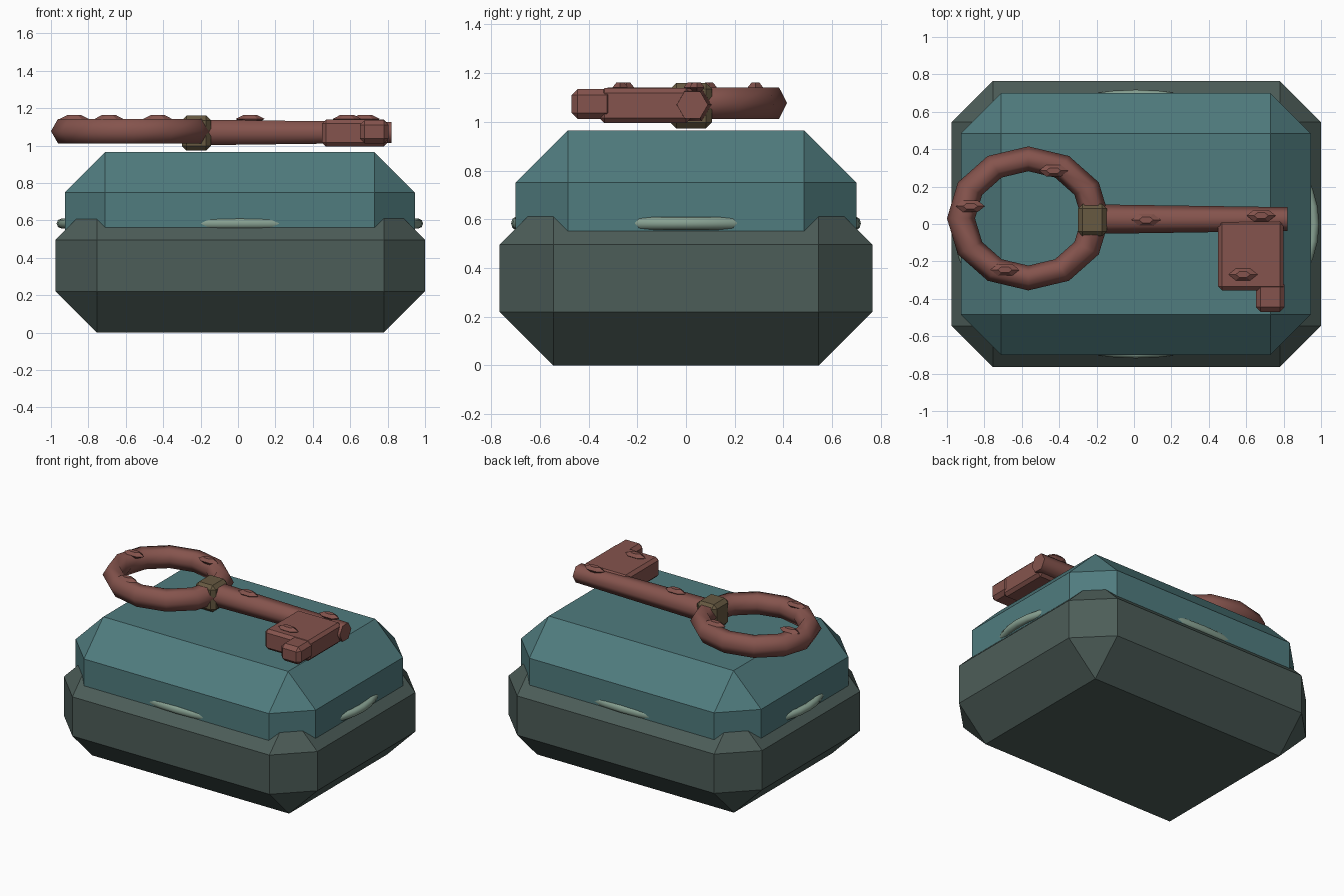
import bpy, bmesh, math
from mathutils import Matrix

cube = bpy.data.objects.get("Cube")
if cube:
    bpy.data.objects.remove(cube, do_unlink=True)


def material(name, rgb):
    m = bpy.data.materials.new(name)
    m.use_nodes = True
    color = (*rgb, 1.0)
    m.diffuse_color = color
    bsdf = m.node_tree.nodes["Principled BSDF"]
    bsdf.inputs["Base Color"].default_value = color
    bsdf.inputs["Roughness"].default_value = 0.8
    return m


DARK = material("dark grey green", (0.073, 0.109, 0.098))
TEAL = material("teal", (0.08, 0.20, 0.21))
RUST = material("rust red", (0.235, 0.088, 0.074))
BRONZE = material("bronze brown", (0.135, 0.10, 0.053))
PALE = material("pale green", (0.242, 0.352, 0.283))


def finish(name, bm, mat):
    bmesh.ops.recalc_face_normals(bm, faces=bm.faces[:])
    mesh = bpy.data.meshes.new(name)
    bm.to_mesh(mesh)
    bm.free()
    mesh.materials.append(mat)
    obj = bpy.data.objects.new(name, mesh)
    bpy.context.collection.objects.link(obj)
    return obj


def chamfer_box(name, x, y, z, cut, mat):
    """Box between (min, max) pairs with every edge chamfered."""
    bm = bmesh.new()
    bmesh.ops.create_cube(bm, size=1)
    for v in bm.verts:
        for i, (lo, hi) in enumerate((x, y, z)):
            v.co[i] = hi if v.co[i] > 0 else lo
    bmesh.ops.bevel(bm, geom=bm.edges[:], offset=cut, segments=1,
                    affect='EDGES', profile=0.5)
    return finish(name, bm, mat)


def ring(name, center, major, minor, y_scale, segments, sides, mat):
    bpy.ops.mesh.primitive_torus_add(
        location=center, major_radius=major, minor_radius=minor,
        major_segments=segments, minor_segments=sides)
    obj = bpy.context.object
    obj.name = name
    obj.scale.y = y_scale
    obj.data.materials.append(mat)
    bpy.ops.object.shade_smooth()
    return obj


def stud(name, x, y, z):
    """Long six-sided gem with flat top and bottom."""
    bm = bmesh.new()
    levels = []
    for dz, k in ((-0.02, 0.5), (0, 1), (0.02, 0.5)):
        levels.append([bm.verts.new((
            x + 0.078 * k * math.cos(a * math.pi / 3),
            y + 0.036 * k * math.sin(a * math.pi / 3), z + dz))
            for a in range(6)])
    for low, high in zip(levels, levels[1:]):
        for i in range(6):
            j = (i + 1) % 6
            bm.faces.new((low[i], low[j], high[j], high[i]))
    bm.faces.new(levels[0])
    bm.faces.new(levels[-1])
    return finish(name, bm, RUST)


# Chest: two chamfered blocks, the lid sunk into the base
chamfer_box("chest_base", (-0.975, 1.0), (-0.765, 0.765), (0, 0.716), 0.22, DARK)
chamfer_box("chest_lid", (-0.925, 0.945), (-0.70, 0.70), (0.25, 0.965), 0.215, TEAL)

# Oval band that breaks through the middle of each lid wall
ring("lid_band", (0.01, 0, 0.583), 0.953, 0.027, 0.733, 48, 8, PALE)

# Key handle
ring("key_bow", (-0.565, 0.03, 1.077), 0.36, 0.075, 0.885, 12, 6, RUST)
chamfer_box("key_collar", (-0.30, -0.145), (-0.065, 0.107), (0.973, 1.16), 0.025, BRONZE)

# Key shaft, a tapered six-sided rod
bm = bmesh.new()
bmesh.ops.create_cone(bm, cap_ends=True, segments=6, radius1=0.079,
                      radius2=0.064, depth=1.04)
bmesh.ops.rotate(bm, verts=bm.verts[:], matrix=Matrix.Rotation(math.pi / 2, 3, 'Y'))
bmesh.ops.translate(bm, verts=bm.verts[:], vec=(0.30, 0.026, 1.07))
shaft = finish("key_shaft", bm, RUST)
for face in shaft.data.polygons:
    face.use_smooth = len(face.vertices) == 4
for edge in shaft.data.edges:
    a, b = (shaft.data.vertices[i].co.x for i in edge.vertices)
    edge.use_edge_sharp = abs(a - b) < 0.01

# Key bit and tooth
chamfer_box("key_bit", (0.45, 0.80), (-0.355, 0.02), (0.995, 1.138), 0.02, RUST)
chamfer_box("key_tooth", (0.652, 0.805), (-0.47, -0.30), (1.012, 1.135), 0.025, RUST)

# Studs on the key
spots = ((-0.875, 0.095), (-0.43, 0.285), (-0.69, -0.245),
         (0.065, 0.022), (0.68, 0.045), (0.583, -0.27))
for n, (x, y) in enumerate(spots, 1):
    stud(f"key_stud_{n}", x, y, 1.142)
